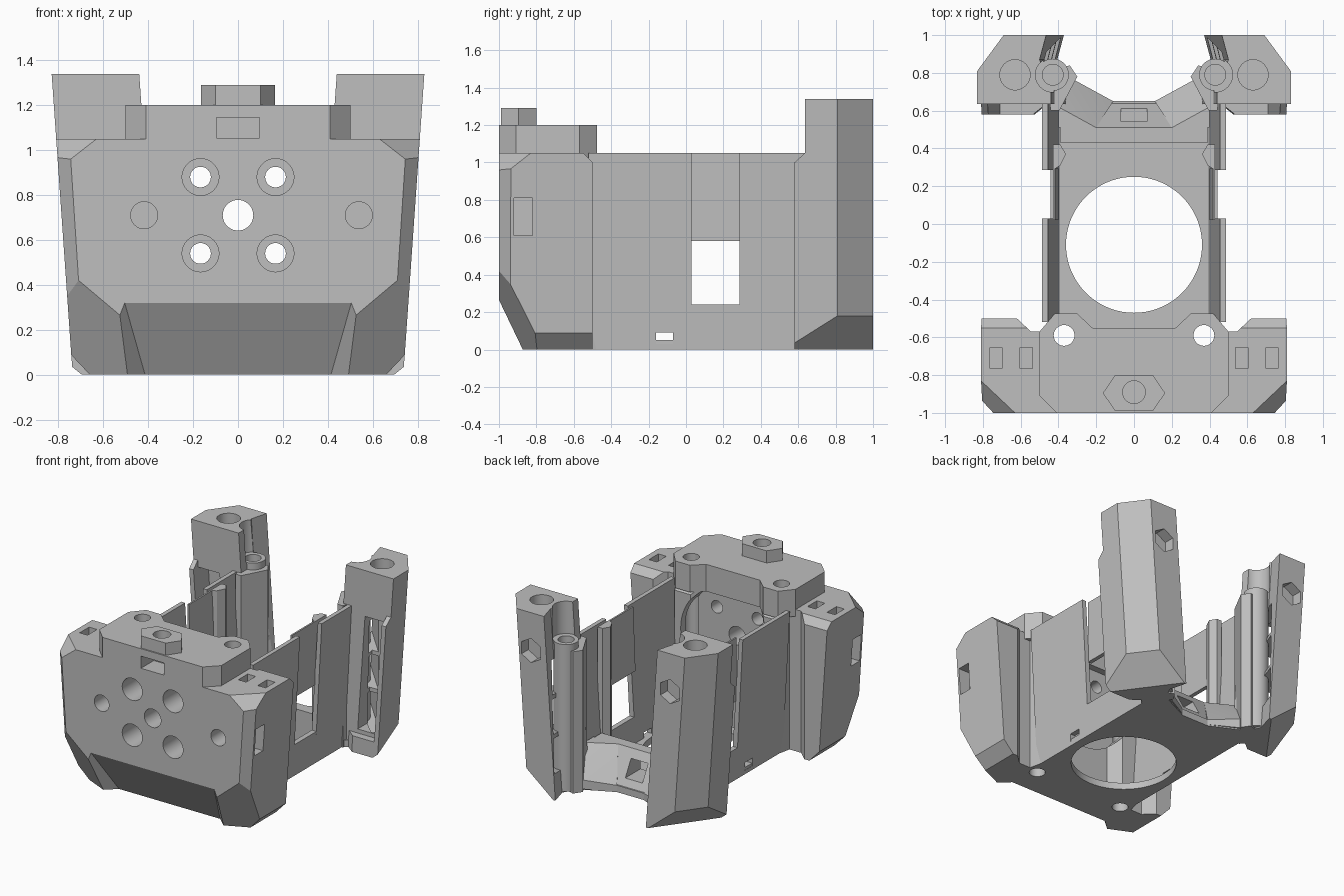
import bpy, bmesh, math
from mathutils import Vector, Matrix

cube = bpy.data.objects.get("Cube")
if cube:
    bpy.data.objects.remove(cube, do_unlink=True)

grey = bpy.data.materials.new("matte grey")
grey.use_nodes = True
GREY = (0.52, 0.52, 0.52, 1)
grey.diffuse_color = GREY
grey.node_tree.nodes["Principled BSDF"].inputs["Base Color"].default_value = GREY


def finish(name, bm):
    bmesh.ops.recalc_face_normals(bm, faces=bm.faces)
    mesh = bpy.data.meshes.new(name)
    bm.to_mesh(mesh)
    bm.free()
    mesh.materials.append(grey)
    ob = bpy.data.objects.new(name, mesh)
    bpy.context.collection.objects.link(ob)
    return ob


def prism(name, outline, lo, hi, axis="z"):
    """Extrude an outline: (x, y) along z, (x, z) along y or (y, z) along x."""
    place = {"z": lambda a, b: (a, b, lo), "y": lambda a, b: (a, lo, b),
             "x": lambda a, b: (lo, a, b)}[axis]
    bm = bmesh.new()
    face = bm.faces.new([bm.verts.new(place(a, b)) for a, b in outline])
    ext = bmesh.ops.extrude_face_region(bm, geom=[face])["geom"]
    step = Vector([hi - lo if axis == k else 0 for k in "xyz"])
    bmesh.ops.translate(bm, vec=step, verts=[v for v in ext if isinstance(v, bmesh.types.BMVert)])
    return finish(name, bm)


def leaning_prism(name, outline, lo, hi):
    """Upright prism, outlined at post-top level, sheared like the posts."""
    ob = prism(name, outline, lo, hi)
    for v in ob.data.vertices:
        v.co.x += .07 * (v.co.z - 1.34)
    return ob


def box(name, centre, size, turn=0):
    bm = bmesh.new()
    m = Matrix.Translation(centre) @ Matrix.Rotation(turn, 4, "Z") @ Matrix.Diagonal((*size, 1))
    bmesh.ops.create_cube(bm, size=1, matrix=m)
    return finish(name, bm)


def rod(name, centre, radius, length, axis="z", sides=40):
    bm = bmesh.new()
    m = Matrix.Translation(centre)
    if axis == "y":
        m = m @ Matrix.Rotation(math.pi / 2, 4, "X")
    bmesh.ops.create_cone(bm, cap_ends=True, segments=sides, radius1=radius,
                          radius2=radius, depth=length, matrix=m)
    return finish(name, bm)


def hull(name, points):
    bm = bmesh.new()
    for p in points:
        bm.verts.new(p)
    bmesh.ops.convex_hull(bm, input=bm.verts)
    return finish(name, bm)


def cut(ob, *tools):
    """Subtract each tool from the object, then remove the tool."""
    for tool in tools:
        mod = ob.modifiers.new("cut", "BOOLEAN")
        mod.operation, mod.solver, mod.object = "DIFFERENCE", "EXACT", tool
        graph = bpy.context.evaluated_depsgraph_get()
        mesh = bpy.data.meshes.new_from_object(ob.evaluated_get(graph))
        ob.modifiers.clear()
        ob.data = mesh
        bpy.data.objects.remove(tool, do_unlink=True)


def slice_off(ob, a, b, c, outward, both=False):
    """Trim away everything beyond the plane through three points."""
    for side in ((1, -1) if both else (1,)):
        p, q, r, out = (Vector((v[0] * side, v[1], v[2])) for v in (a, b, c, outward))
        n = (q - p).cross(r - p)
        if n.dot(out) < 0:
            n.negate()
        bm = bmesh.new()
        bm.from_mesh(ob.data)
        bmesh.ops.bisect_plane(bm, geom=bm.verts[:] + bm.edges[:] + bm.faces[:],
                               plane_co=p, plane_no=n, clear_outer=True)
        bmesh.ops.holes_fill(bm, edges=bm.edges[:], sides=0)
        bmesh.ops.recalc_face_normals(bm, faces=bm.faces)
        bm.to_mesh(ob.data)
        bm.free()


def mirrored(half):
    return half + [(-x, y) for x, y in reversed(half)]


def both_sides(*obs):
    for ob in obs:
        ob.modifiers.new("mirror", "MIRROR").use_mirror_merge = False


# Front block: one plan outline, trimmed by sloping planes
front = prism("front_block", mirrored([(.9, -1), (.9, -.5), (.62, -.5), (.545, -.57), (.45, -.57),
              (.43, -.48), (.3, -.48), (.22, -.55)]), 0, 1.05)
slice_off(front, (.74, 0, .05), (.74, 1, .05), (.83, 0, 1.34), (1, 0, 0), True)
slice_off(front, (.745, -1, .96), (.8, -.94, .96), (.71, -1, .42), (1, -1, 0), True)
slice_off(front, (.63, -1, 1.05), (.81, -.83, 1.05), (.745, -1, .96), (1, -1, 1), True)
slice_off(front, (.71, -1, .42), (.52, -1, .26), (.76, -.8, .09), (1, -1, -1), True)
slice_off(front, (.745, -.8, .09), (.745, -.5, .09), (.66, -.5, 0), (1, 0, -1), True)
slice_off(front, (0, -.5, 1), (1, -.5, 1), (0, -.55, 1.05), (0, 1, 1))

# Undercut nose, round rear recess and mounting holes
cut(front, hull("nose_cut", [(s * x, y, z) for s in (1, -1) for x, y, z in
                             ((.55, -1.1, .48), (.4, -.77, -.05), (.76, -1.1, -.05))]))
cut(front, rod("rear_recess", (0, -.5, .71), .38, .2, "y", 64),
    rod("centre_hole", (0, -.8, .71), .068, 1, "y"),
    rod("right_blind_hole", (-.418, -1, .71), .06, .3, "y"),
    rod("left_blind_hole", (.538, -1, .71), .06, .3, "y"))
for s in (1, -1):
    for z in (.54, .88):
        cut(front, rod("screw_hole", (s * .167, -.8, z), .046, 1, "y"),
            rod("counterbore", (s * .167, -1, z), .082, .4, "y"))
    cut(front, box("side_pocket", (s * .8, -.87, .71), (.2, .1, .2)),
        rod("bolt_hole", (s * .37, -.59, .5), .055, 2))
    for x in (.57, .73):
        cut(front, box("top_pocket", (s * x, -.71, 1.05), (.065, .11, .3)))

# Raised deck with its slot, and the hexagonal boss on it
deck = prism("front_deck", mirrored([(.41, -1), (.5, -.91), (.5, -.57), (.42, -.475),
                                     (.3, -.475), (.22, -.55)]), 1.0, 1.2)
cut(deck, box("deck_slot", (0, -1, 1.1), (.19, .3, .09)))
for s in (1, -1):
    cut(deck, rod("bolt_hole", (s * .37, -.59, 1.1), .055, 1))
boss = prism("hex_boss", [(.165, -.895), (.1, -.8), (-.1, -.8), (-.165, -.895),
                          (-.1, -.99), (.1, -.99)], 1.19, 1.29)
cut(boss, rod("boss_hole", (0, -.89, 1.3), .06, .18))

# Floor plate with the large round opening
floor = prism("floor_plate", mirrored([(.43, -.6), (.43, .6), (.5, .66),
                                       (.34, .76), (.11, .65)]), 0, .05)
cut(floor, rod("floor_opening", (0, -.11, 0), .36, 1, "z", 72))
for s in (1, -1):
    cut(floor, rod("bolt_hole", (s * .37, -.59, 0), .055, 1))

# Rear ramp with a tunnel, and sloping gussets that run to the posts
ramp = prism("rear_ramp", [(.43, .02), (.43, .28), (.51, .28), (.65, .03)], -.39, .39, "x")
cut(ramp, box("ramp_tunnel", (0, .55, .16), (.14, .4, .12)))
gusset = hull("ramp_gusset", [(.11, .65, .01), (.33, .77, .01), (.11, .65, .05), (.33, .77, .08),
                              (.2, .51, .28), (.4, .51, .28), (.4, .62, .28), (.2, .51, .01),
                              (.4, .51, .01), (.4, .7, .01)])

# Thin side walls leaning outward, with an open window in the middle
leaning = [(.39, 0), (.43, 0), (.487, 1.05), (.455, 1.05)]
wall = prism("front_side_wall", leaning, -.52, .03, "y")
cut(wall, box("cable_window", (.44, -.115, .06), (.3, .09, .06)))
rear_wall = prism("rear_side_wall", leaning, .285, .68, "y")
sill = prism("window_sill", [(.39, 0), (.43, 0), (.443, .24), (.405, .24)], .03, .285, "y")
panel = prism("window_panel", [(.4, .58), (.43, .58), (.43, 1.05), (.418, 1.05)], .02, .295, "y")
jamb = prism("wall_jamb", [(.39, .31), (.43, .285), (.43, .42), (.39, .42), (.36, .37)], 0, 1.05)

# Rear posts with a thin outer flange, a foot and a bevelled bottom
post = leaning_prism("rear_post", [(.465, 1), (.69, 1), (.83, .81), (.83, .635), (.44, .635),
                                   (.44, .72), (.5, .87)], 0, 1.34)
flange = leaning_prism("post_flange", [(.545, .66), (.545, .64), (.62, .58), (.83, .58),
                                       (.83, .66)], 0, 1.34)
for ob in (post, flange):
    slice_off(ob, (.745, .58, .04), (.749, .81, .18), (.61, 1, .18), (1, 1, -1))
slice_off(flange, (0, .58, 1), (1, .58, 1), (0, .635, 1.05), (0, -1, 1))
cut(flange, leaning_prism("flange_recess", [(.4, .5), (.795, .5), (.795, .7), (.4, .7)], .12, 1.1))
cut(post, leaning_prism("post_pocket", [(.62, .5), (.795, .5), (.795, .75), (.62, .75)], .15, 1),
    rod("post_hole", (.63, .79, 1.34), .08, .4),
    rod("column_relief", (.43, .79, 1.3), .092, .4),
    rod("nut_pocket", (.57, 1, 1.06), .09, .16, "y", 6))

# Diagonal lattice windows from the pocket to the inner face of each post
for z in (.28, .56, .84):
    slot = box("lattice_window", (.43, .9, z), (.66, .065, .25), -math.pi / 4)
    for v in slot.data.vertices:
        v.co.z += (v.co.y - .82) * .2
    cut(post, slot)

# Screw column and the web that ties it to the wall
column = rod("screw_column", (.43, .79, .555), .085, 1.09)
web = prism("column_web", [(.395, .6), (.44, .6), (.46, .72), (.4, .82), (.34, .84), (.3, .78)], 0, 1.05)
for ob in (column, web, post):
    cut(ob, rod("column_hole", (.43, .79, 1), .055, .5))
both_sides(gusset, wall, rear_wall, sill, panel, jamb, post, flange, column, web)

# Smooth the round surfaces and keep the hard edges crisp
bpy.ops.object.select_all(action="DESELECT")
for ob in bpy.context.collection.objects:
    if ob.type == "MESH" and grey.name in ob.data.materials:
        ob.select_set(True)
        bpy.context.view_layer.objects.active = ob
bpy.ops.object.shade_smooth_by_angle(angle=math.radians(25))
